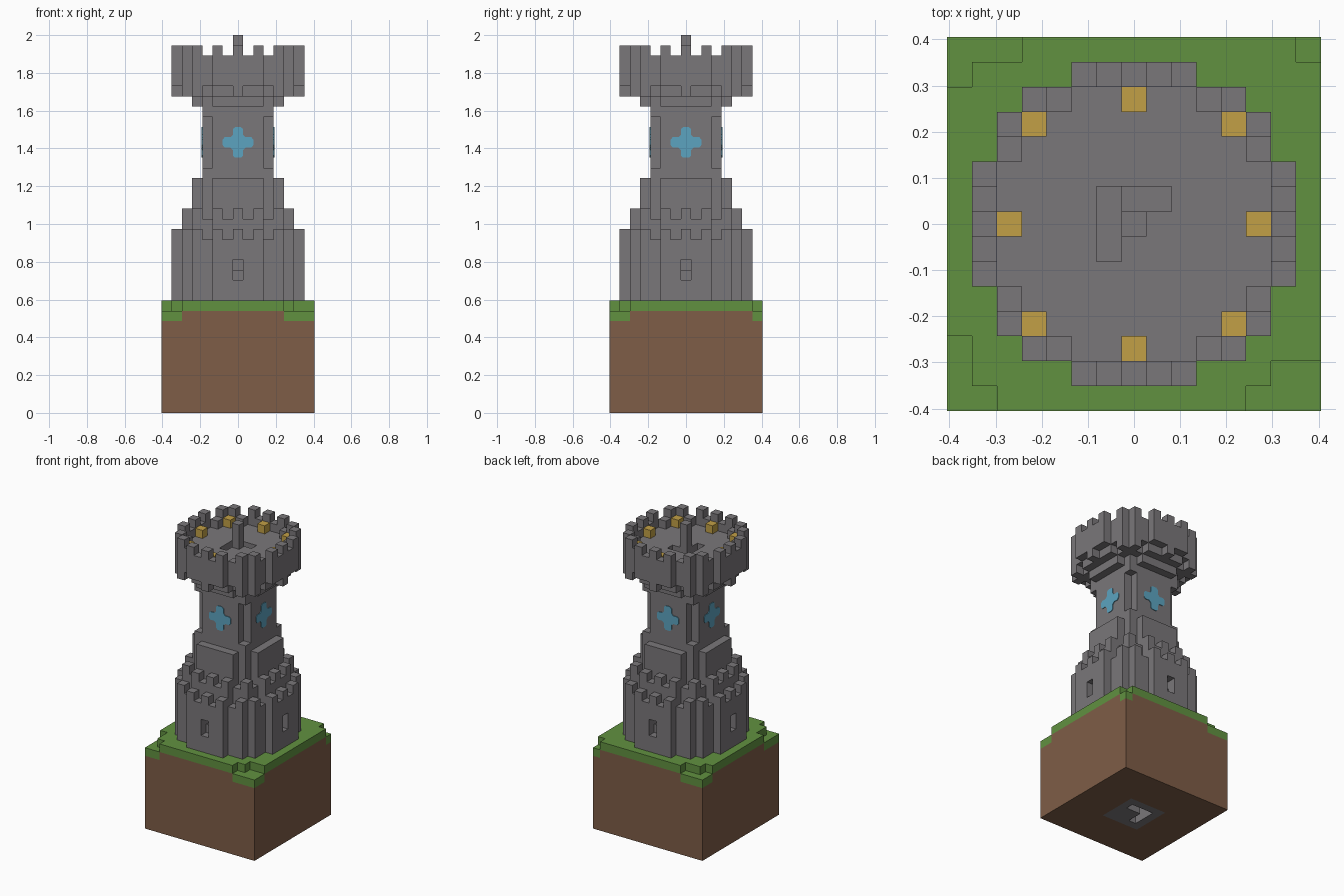
import bpy, bmesh
from mathutils import Vector, Matrix
from math import pi

V = 2 / 37  # edge of one block

cube = bpy.data.objects.get("Cube")
if cube:
    bpy.data.objects.remove(cube, do_unlink=True)


def material(name, rgb):
    m = bpy.data.materials.new(name)
    m.use_nodes = True
    lin = [((c / 255 + 0.055) / 1.055) ** 2.4 for c in rgb] + [1]
    m.diffuse_color = lin
    m.node_tree.nodes["Principled BSDF"].inputs["Base Color"].default_value = lin
    return m


STONE = material("grey_stone", (122, 119, 122))
DIRT = material("brown_dirt", (126, 93, 71))
GRASS = material("green_grass", (97, 145, 64))
GLASS = material("blue_glass", (92, 164, 192))
GOLD = material("gold_lamp", (194, 160, 70))


def rect(hx, hy):
    return {(x, y) for x in range(-hx, hx + 1) for y in range(-hy, hy + 1)}


def union(*sizes):
    """Plan made of centred rectangles, each also turned a quarter."""
    return set().union(*(rect(a, b) | rect(b, a) for a, b in sizes))


def fill(plan, z0, z1):
    return {(x, y, z) for x, y in plan for z in range(z0, z1)}


def mirrored(points):
    """Eight-way symmetric copies of plan cells."""
    return {(sx * a, sy * b) for x, y in points for a, b in ((x, y), (y, x))
            for sx in (-1, 1) for sy in (-1, 1)}


# Round plans, from the widest to the narrowest
WIDE = union((6, 2), (5, 4))
MIDDLE = union((5, 2), (4, 4))
NARROW = union((4, 2), (3, 3))
SQUARE = rect(3, 3)
SHAFT = union((3, 2))
WELL = rect(1, 1)
WIDE_TEETH = mirrored([(0, 6), (2, 6), (4, 5)])
MIDDLE_TEETH = mirrored([(0, 5), (2, 5), (4, 4)])

# Ground: the grass steps down one block at the ragged corners
LOW = {(x, y) for x, y in rect(7, 7) if
       (x == -7 and y >= 6) or (y == 7 and x <= -5) or (x == 7 and y == 7)
       or (x == -7 and y <= -5) or (y == -7 and x <= -6)
       or (x >= 6 and y <= -6) or (y == -7 and x >= 5)}
HIGH = rect(7, 7) - LOW
CORE = rect(2, 2)
parts = {
    "dirt_block": (fill(HIGH - CORE, 0, 10) | fill(LOW, 0, 9), DIRT),
    "grass_layer": (fill(HIGH - CORE, 10, 11) | fill(LOW, 9, 10), GRASS),
    "stair_foundation": (fill(CORE - WELL, 0, 11), STONE),
}

# Lower wall with a two-block window on each side
windows = {(x, y, z) for x, y in mirrored([(0, 6)]) for z in (13, 14)}
windows |= {(x, y, 14) for x, y in mirrored([(0, 5)])}
parts["lower_wall"] = (fill(WIDE - WELL, 11, 17) - windows, STONE)
parts["lower_battlements"] = (fill(WIDE_TEETH, 17, 18), STONE)

# Second tier, buttress slabs and shaft
parts["second_wall"] = (fill(MIDDLE - WELL, 17, 19), STONE)
parts["second_battlements"] = (fill(MIDDLE_TEETH, 19, 20), STONE)
parts["buttress_slabs"] = (fill(NARROW - SQUARE, 19, 23), STONE)
parts["shaft"] = (fill(SQUARE - WELL, 19, 24) | fill(SHAFT - WELL, 24, 29)
                  | fill(SQUARE - WELL, 29, 30), STONE)

# Flared crown with corbels, floor, parapet and teeth
parts["crown_flare"] = (fill(NARROW - WELL, 30, 31) | fill(MIDDLE - WELL, 31, 32), STONE)
parts["crown_corbels"] = (fill(mirrored([(0, 6), (4, 5)]), 31, 32), STONE)
parts["crown_floor"] = (fill(MIDDLE - WELL, 32, 34), STONE)
parts["crown_parapet"] = (fill(WIDE - MIDDLE, 32, 35), STONE)
parts["crown_battlements"] = (fill(WIDE_TEETH, 35, 36), STONE)
parts["lamps"] = (fill(mirrored([(0, 5), (4, 4)]), 34, 35), GOLD)

# Newel post and winding steps inside the well
parts["newel_post"] = (fill({(0, 0)}, 0, 37), STONE)
left = {(-1, -1), (-1, 0), (-1, 1)}
back = {(0, 1), (1, 1)}
flights = (WELL - left - back - {(0, 0)}, back, left)
steps = set()
for z in range(34):
    steps |= fill(flights[z % 3], z, z + 1)
parts["winding_steps"] = (steps, STONE)

solid = set().union(*(cells for cells, _ in parts.values()))


def link(name, bm, mat):
    me = bpy.data.meshes.new(name)
    bm.to_mesh(me)
    bm.free()
    me.materials.append(mat)
    ob = bpy.data.objects.new(name, me)
    bpy.context.collection.objects.link(ob)
    return ob


def block_part(name, cells, mat):
    """Skin the cells, leaving out faces hidden by a neighbour."""
    bm = bmesh.new()
    verts = {}
    for cell in sorted(cells):
        centre = Vector(cell) + Vector((0, 0, 0.5))
        for axis in range(3):
            for sign in (-1, 1):
                n = Vector((0, 0, 0))
                n[axis] = sign
                if tuple(int(c) for c in Vector(cell) + n) in solid:
                    continue
                u = Vector((0, 0, 0))
                u[(axis + 1) % 3] = 1
                w = n.cross(u)
                ring = []
                for a, b in ((-1, -1), (1, -1), (1, 1), (-1, 1)):
                    p = centre + (n + a * u + b * w) / 2
                    key = tuple(round(c * 2) for c in p)
                    if key not in verts:
                        verts[key] = bm.verts.new(p * V)
                    ring.append(verts[key])
                bm.faces.new(ring)
    link(name, bm, mat)


for name, (cells, mat) in parts.items():
    block_part(name, cells, mat)

# Blue cross window plate on each side of the shaft
arm = [(0.75, 0.5), (1.3, 0.5), (1.5, 0.28)]
half = arm + [(x, -y) for x, y in reversed(arm)]
for i, side in enumerate(("front", "left", "back", "right")):
    bm = bmesh.new()
    outline = []
    for k in range(4):
        turn = Matrix.Rotation(-k * pi / 2, 2)
        outline += [turn @ Vector(p) for p in half]
    face = bm.faces.new([bm.verts.new((p.x * V, -3.5 * V - 0.004, (p.y + 26.5) * V))
                         for p in outline])
    rim = bmesh.ops.extrude_face_region(bm, geom=[face])
    moved = [e for e in rim["geom"] if isinstance(e, bmesh.types.BMVert)]
    bmesh.ops.translate(bm, verts=moved, vec=(0, 0.006, 0))
    bmesh.ops.recalc_face_normals(bm, faces=bm.faces)
    bmesh.ops.rotate(bm, verts=bm.verts, matrix=Matrix.Rotation(i * pi / 2, 3, "Z"))
    link(side + "_cross_window", bm, GLASS)
